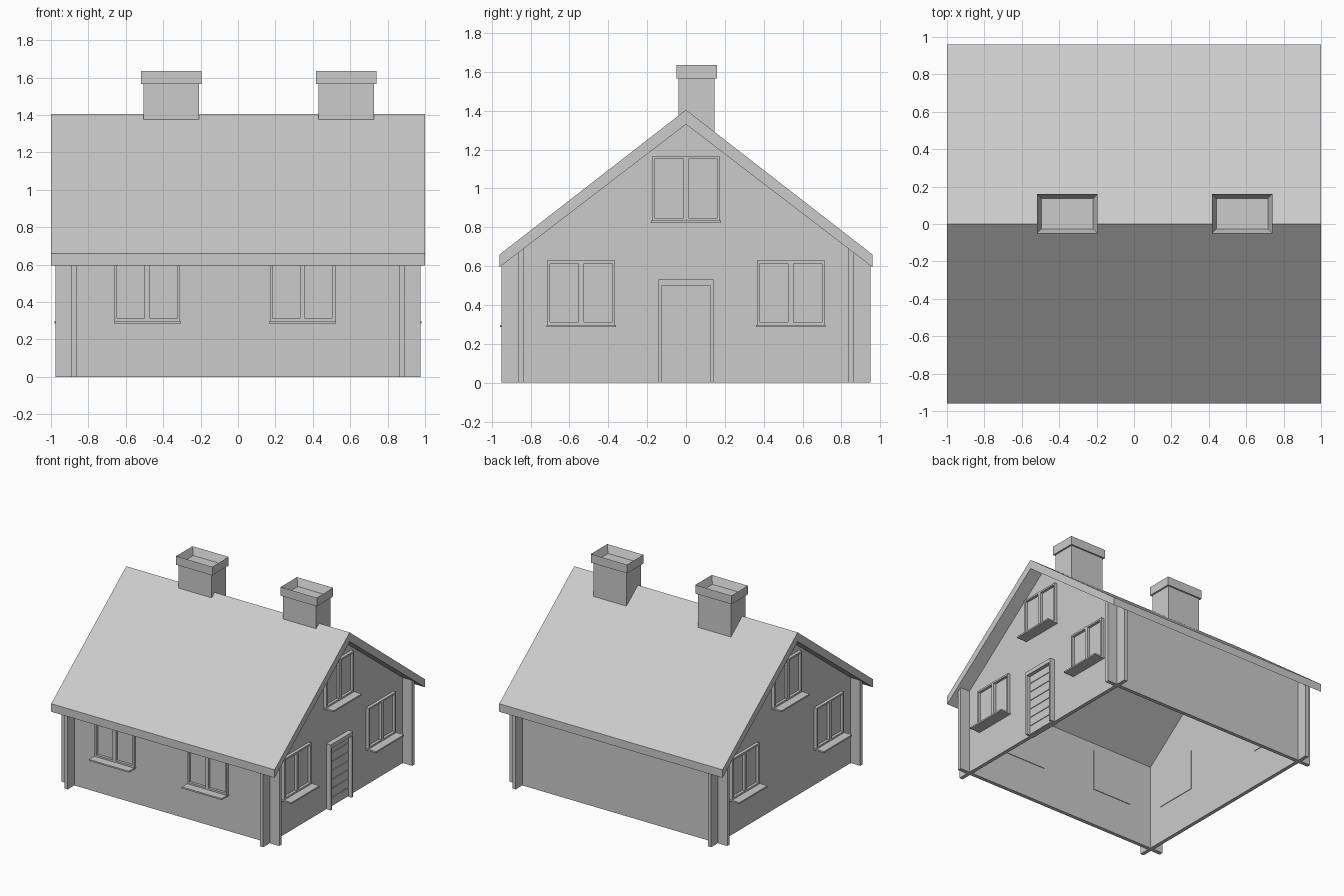
import bpy
import bmesh
from mathutils import Matrix, Vector

cube = bpy.data.objects.get("Cube")
if cube:
    bpy.data.objects.remove(cube, do_unlink=True)

GREY = (0.6, 0.6, 0.6, 1.0)
plain = bpy.data.materials.new("plain_grey")
plain.use_nodes = True
plain.diffuse_color = GREY
plain.node_tree.nodes["Principled BSDF"].inputs["Base Color"].default_value = GREY


def finish(name, bm):
    bmesh.ops.recalc_face_normals(bm, faces=bm.faces)
    mesh = bpy.data.meshes.new(name)
    bm.to_mesh(mesh)
    bm.free()
    mesh.materials.append(plain)
    obj = bpy.data.objects.new(name, mesh)
    bpy.context.collection.objects.link(obj)
    return obj


def add_box(bm, x, y, z):
    """Box from three (low, high) ranges."""
    size = [b - a for a, b in (x, y, z)]
    centre = Vector([(a + b) / 2 for a, b in (x, y, z)])
    return bmesh.ops.create_cube(
        bm, size=1, matrix=Matrix.Translation(centre) @ Matrix.Diagonal((*size, 1)))["verts"]


def prism(name, profile, x0, x1):
    """Extrude a side profile of (y, z) points along x."""
    bm = bmesh.new()
    face = bm.faces.new([bm.verts.new((x0, y, z)) for y, z in profile])
    new = bmesh.ops.extrude_face_region(bm, geom=[face])["geom"]
    moved = [v for v in new if isinstance(v, bmesh.types.BMVert)]
    bmesh.ops.translate(bm, verts=moved, vec=(x1 - x0, 0, 0))
    return finish(name, bm)


WALL_X, WALL_Y, THICK = 0.89, 0.865, 0.03


def wall_boxes(name, side, parts):
    """Boxes on a wall: along it (u), outward from it (w), and up (z)."""
    bm = bmesh.new()
    for u, (w0, w1), z in parts:
        if side == "front":
            add_box(bm, u, (-WALL_Y - w1, -WALL_Y - w0), z)
        elif side == "right":
            add_box(bm, (WALL_X + w0, WALL_X + w1), u, z)
        else:
            add_box(bm, (-WALL_X - w1, -WALL_X - w0), u, z)
    return finish(name, bm)


def window(name, side, centre, sill):
    half, top, rim, deep = 0.175, sill + 0.33, 0.014, (-0.035, 0.025)
    a, b = centre - half, centre + half
    parts = [
        ((a, a + rim), deep, (sill, top)),
        ((b - rim, b), deep, (sill, top)),
        ((a, b), deep, (top - rim, top)),
        ((a, b), deep, (sill, sill + rim)),
        ((centre - rim, centre + rim), deep, (sill, top)),
        ((a, b), (-0.035, 0.004), (sill, top)),
        ((a - 0.004, b + 0.004), (0, 0.092), (sill - 0.012, sill)),
    ]
    wall_boxes(name, side, parts)


# Roof shell with upright eave faces
prism("roof", [(-0.96, 0.595), (-0.96, 0.66), (0, 1.405), (0.96, 0.66),
               (0.96, 0.595), (0, 1.33)], -1, 1)

# Gable walls, running past the corners, and long walls crossing them
gable = [(-0.95, 0), (-0.95, 0.604), (0, 1.332), (0.95, 0.604), (0.95, 0)]
for side, sign in (("right", 1), ("left", -1)):
    prism(side + "_gable_wall", gable, sign * (WALL_X - THICK), sign * WALL_X)
for side, sign in (("front", -1), ("back", 1)):
    outer, inner = sign * WALL_Y, sign * (WALL_Y - THICK)
    prism(side + "_wall", [(outer, 0), (outer, 0.67), (inner, 0.693), (inner, 0)],
          -0.975, 0.975)

# Windows
for side in ("right", "left"):
    window(side + "_window_a", side, -0.54, 0.298)
    window(side + "_window_b", side, 0.54, 0.298)
    window(side + "_loft_window", side, 0, 0.835)
window("front_window_a", "front", -0.485, 0.298)
window("front_window_b", "front", 0.345, 0.298)

# Door frame and boarded door
wall_boxes("door_frame", "right", [
    ((-0.142, -0.127), (-0.035, 0.04), (0, 0.53)),
    ((0.127, 0.142), (-0.035, 0.04), (0, 0.53)),
    ((-0.142, 0.142), (-0.035, 0.04), (0.498, 0.53)),
])
pitch = 0.0725
boards = [((-0.127, 0.127), (-0.035, 0.003), (0, 0.5))]
for i in range(7):
    low = max(0.004, 0.078 + (i - 1) * pitch)
    boards.append(((-0.125, 0.125), (0, 0.01), (low, 0.075 + i * pitch - 0.002)))
wall_boxes("door", "right", boards)

# Chimneys: shaft with a hollow cap
for label, cx in (("left", 0.578), ("right", -0.357)):
    bm = bmesh.new()
    add_box(bm, (cx - 0.148, cx + 0.148), (-0.038, 0.147), (1.29, 1.45))
    finish(label + "_chimney_base", bm)
    bm = bmesh.new()
    add_box(bm, (cx - 0.148, cx + 0.148), (-0.038, 0.147), (1.45, 1.565))
    add_box(bm, (cx - 0.162, cx + 0.162), (-0.05, 0.16), (1.565, 1.635))
    # Remove the hidden faces between shaft and cap, then sink the flue
    hidden = [f for f in bm.faces if abs(f.normal.z) > 0.9
              and f.calc_center_median().z < 1.6 and f.normal.z > 0]
    bmesh.ops.delete(bm, geom=hidden, context="FACES")
    top = max(bm.faces, key=lambda f: f.calc_center_median().z)
    bmesh.ops.inset_region(bm, faces=[top], thickness=0.034)
    for v in top.verts:
        v.co.z -= 0.06
    finish(label + "_chimney_cap", bm)
